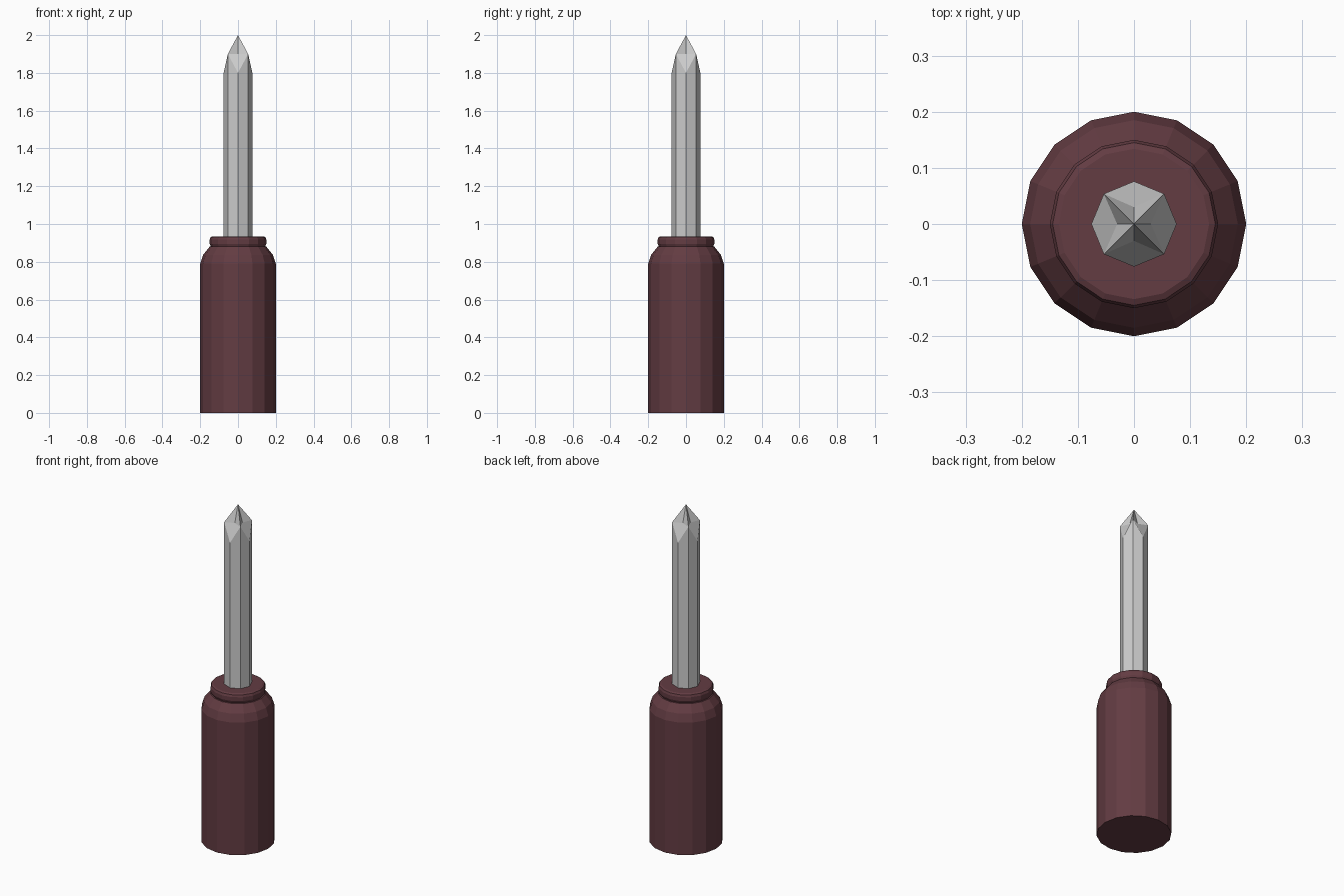
import bpy, bmesh
from math import cos, sin, pi, radians

if "Cube" in bpy.data.objects:
    bpy.data.objects.remove(bpy.data.objects["Cube"])


def finish(name, bm, color=None):
    bmesh.ops.recalc_face_normals(bm, faces=bm.faces)
    mesh = bpy.data.meshes.new(name)
    bm.to_mesh(mesh)
    bm.free()
    obj = bpy.data.objects.new(name, mesh)
    bpy.context.collection.objects.link(obj)
    if color:
        mat = bpy.data.materials.new(name + "_paint")
        mat.diffuse_color = color
        mat.use_nodes = True
        mat.node_tree.nodes["Principled BSDF"].inputs["Base Color"].default_value = mat.diffuse_color
        mesh.materials.append(mat)
    return obj


def ring(bm, radius, z, sides):
    return [bm.verts.new((radius * cos(2 * pi * i / sides),
                          radius * sin(2 * pi * i / sides), z)) for i in range(sides)]


def bridge(bm, low, high):
    n = len(low)
    for i in range(n):
        j = (i + 1) % n
        bm.faces.new((low[i], low[j], high[j], high[i]))


# Handle: 16-sided grip with rounded shoulder and collar
profile = [(0.2, 0), (0.2, 0.79), (0.185, 0.836), (0.15, 0.88), (0.144, 0.881),
           (0.15, 0.895), (0.15, 0.918), (0.145, 0.93), (0.134, 0.935)]
bm = bmesh.new()
rings = [ring(bm, r, z, 16) for r, z in profile]
for low, high in zip(rings, rings[1:]):
    bridge(bm, low, high)
bm.faces.new(rings[0])
bm.faces.new(rings[-1])
finish("handle", bm, (0.125, 0.045, 0.055, 1))

# Shaft: octagonal rod ending in a cross-shaped point
R = 0.076
bm = bmesh.new()
base = ring(bm, R, 0.9, 8)
neck = ring(bm, R, 1.8, 8)
bridge(bm, base, neck)
bm.faces.new(base)
tip = bm.verts.new((0, 0, 2))
ridges = [bm.verts.new((R * cos(pi / 4 + k * pi / 2), R * sin(pi / 4 + k * pi / 2), 1.9))
          for k in range(4)]
grooves = ring(bm, 0.03, 1.9, 4)
for k in range(4):
    flat, corner, nxt = neck[2 * k], neck[2 * k + 1], neck[(2 * k + 2) % 8]
    before, after = ridges[k - 1], ridges[k]
    # Blade sides below the ridge
    bm.faces.new((flat, corner, after))
    bm.faces.new((corner, nxt, after))
    # Groove floor and the two point facets beside it
    bm.faces.new((flat, after, grooves[k], before))
    bm.faces.new((before, grooves[k], tip))
    bm.faces.new((grooves[k], after, tip))
finish("shaft", bm)
